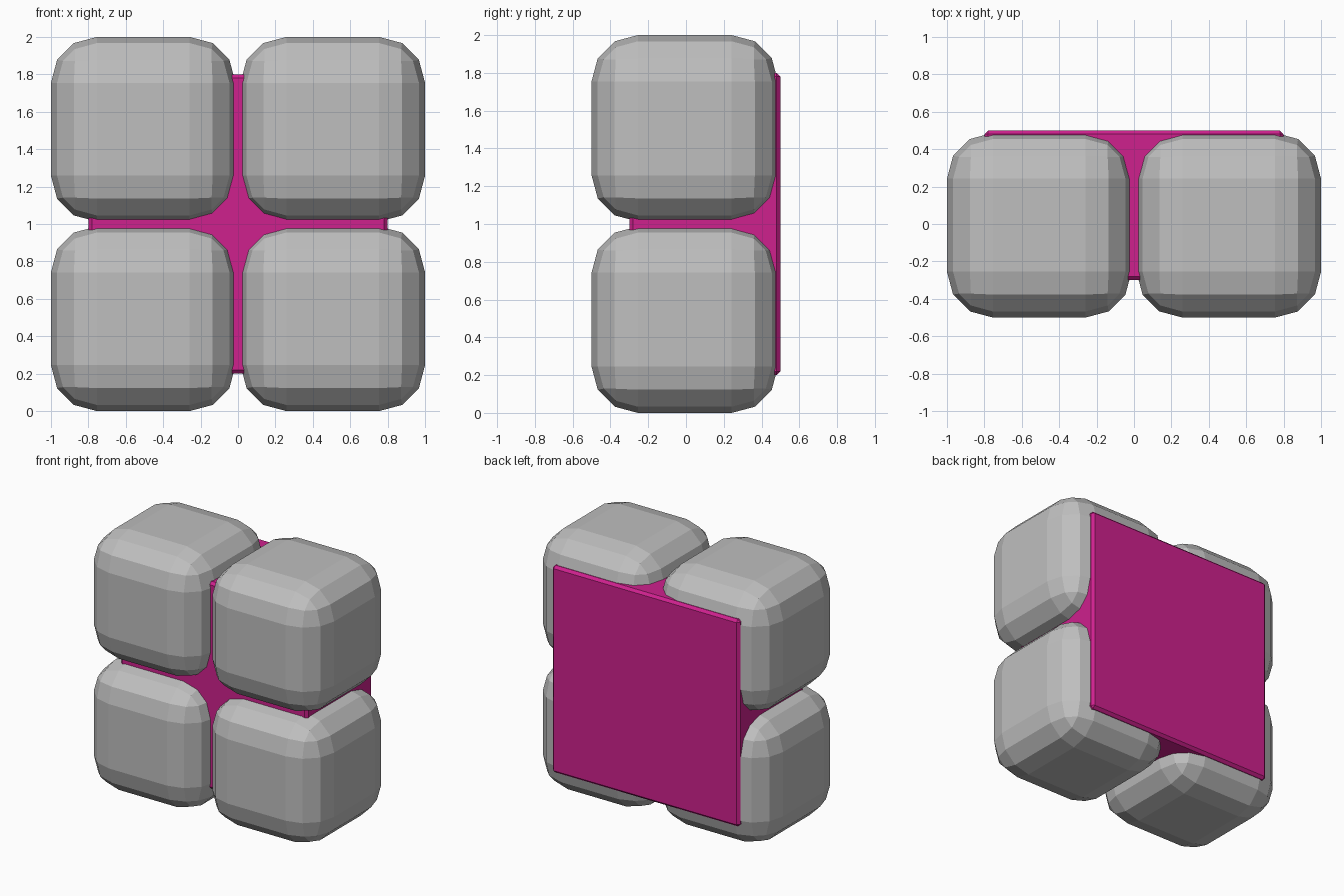
import bpy
import bmesh
from mathutils import Vector

default = bpy.data.objects.get("Cube")
if default:
    bpy.data.objects.remove(default, do_unlink=True)


def make_material(name, color):
    mat = bpy.data.materials.new(name)
    mat.use_nodes = True
    mat.diffuse_color = color
    mat.node_tree.nodes["Principled BSDF"].inputs["Base Color"].default_value = color
    return mat


def bevelled_box(name, low, high, radius, segments, mat):
    """Box between two corners with every edge rounded."""
    low, high = Vector(low), Vector(high)
    size, centre = high - low, (low + high) / 2
    bm = bmesh.new()
    bmesh.ops.create_cube(bm, size=1)
    bmesh.ops.scale(bm, vec=size, verts=bm.verts)
    bmesh.ops.bevel(bm, geom=bm.edges[:], offset=radius, segments=segments,
                    profile=0.5, affect='EDGES')
    mesh = bpy.data.meshes.new(name)
    bm.to_mesh(mesh)
    bm.free()
    mesh.materials.append(mat)
    obj = bpy.data.objects.new(name, mesh)
    obj.location = centre
    bpy.context.collection.objects.link(obj)
    return obj


grey = make_material("light grey", (0.52, 0.52, 0.52, 1))
magenta = make_material("magenta", (0.62, 0.015, 0.27, 1))

# Four rounded blocks in a two by two stack
SIZE = 0.987
for side, x in (("left", 1 - SIZE), ("right", -1)):
    for level, z in (("lower", 0), ("upper", 2 - SIZE)):
        bevelled_box(f"{level}_{side}_block", (x, -0.5, z),
                     (x + SIZE, SIZE - 0.5, z + SIZE), 0.245, 3, grey)

# Coloured core that fills the gaps and shows as a plate at the back
bevelled_box("core", (-0.8, -0.3, 0.2), (0.8, 0.5, 1.8), 0.02, 1, magenta)
